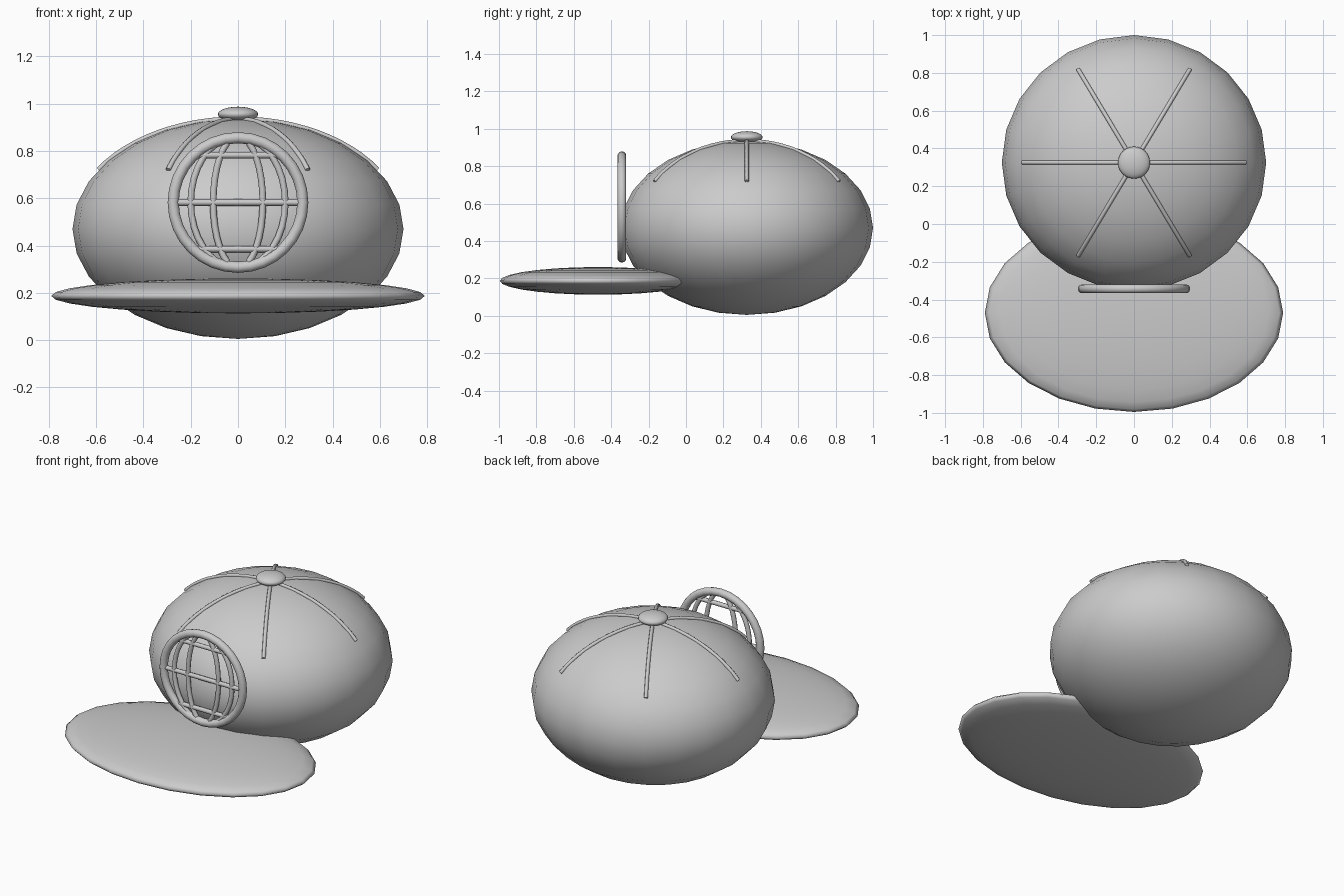
import bpy
from math import sin, cos, pi, radians, sqrt

cube = bpy.data.objects.get("Cube")
if cube:
    bpy.data.objects.remove(cube, do_unlink=True)

grey = bpy.data.materials.new("light grey")
grey.use_nodes = True
grey.diffuse_color = (0.6, 0.6, 0.6, 1)
grey.node_tree.nodes["Principled BSDF"].inputs["Base Color"].default_value = (0.6, 0.6, 0.6, 1)


def ellipsoid(name, center, radii, rings=14):
    bpy.ops.mesh.primitive_uv_sphere_add(segments=24, ring_count=rings, location=center)
    ob = bpy.context.object
    ob.name = name
    ob.scale = radii
    bpy.ops.object.transform_apply(location=False, rotation=False, scale=True)
    bpy.ops.object.shade_smooth()
    ob.data.materials.append(grey)
    return ob


def tube(name, points, radius):
    curve = bpy.data.curves.new(name, "CURVE")
    curve.dimensions = "3D"
    curve.bevel_depth = radius
    curve.bevel_resolution = 2
    curve.use_fill_caps = True
    line = curve.splines.new("POLY")
    line.points.add(len(points) - 1)
    for p, co in zip(line.points, points):
        p.co = (*co, 1)
    line.use_smooth = True
    curve.materials.append(grey)
    ob = bpy.data.objects.new(name, curve)
    bpy.context.collection.objects.link(ob)
    return ob


# Rounded crown, flat brim and top button
CY, CZ = 0.325, 0.47
RX, RY, RZ = 0.70, 0.675, 0.465
ellipsoid("crown", (0, CY, CZ), (RX, RY, RZ))
ellipsoid("brim", (0, -0.47, 0.187), (0.79, 0.525, 0.074))
ellipsoid("button", (0, CY, 0.955), (0.085, 0.085, 0.032))

# Six seams running down from the button
for i in range(6):
    a = i * pi / 3
    path = []
    for k in range(13):
        t = radians(57.5) * k / 12
        path.append((RX * sin(t) * cos(a), CY + RY * sin(t) * sin(a), CZ + RZ * cos(t)))
    tube("seam_%d" % (i + 1), path, 0.011)

# Round badge frame on the front
BY, BZ, BR = -0.343, 0.582, 0.274
bpy.ops.mesh.primitive_torus_add(major_radius=BR, minor_radius=0.0235, major_segments=32,
                                 minor_segments=12, location=(0, BY, BZ),
                                 rotation=(pi / 2, 0, 0))
ring = bpy.context.object
ring.name = "badge_ring"
bpy.ops.object.shade_smooth()
ring.data.materials.append(grey)

# Globe grid inside the ring: upright arcs and level bars
for w in (-0.2, -0.105, 0.105, 0.2):
    arc = []
    for k in range(13):
        t = radians(-64 + 128 * k / 12)
        arc.append((w * cos(t), BY, BZ + 0.28 * sin(t)))
    tube("globe_arc", arc, 0.014)
for dz in (-0.197, 0, 0.2):
    half = sqrt(BR ** 2 - dz ** 2)
    tube("globe_bar", [(-half, BY, BZ + dz), (half, BY, BZ + dz)], 0.014)
